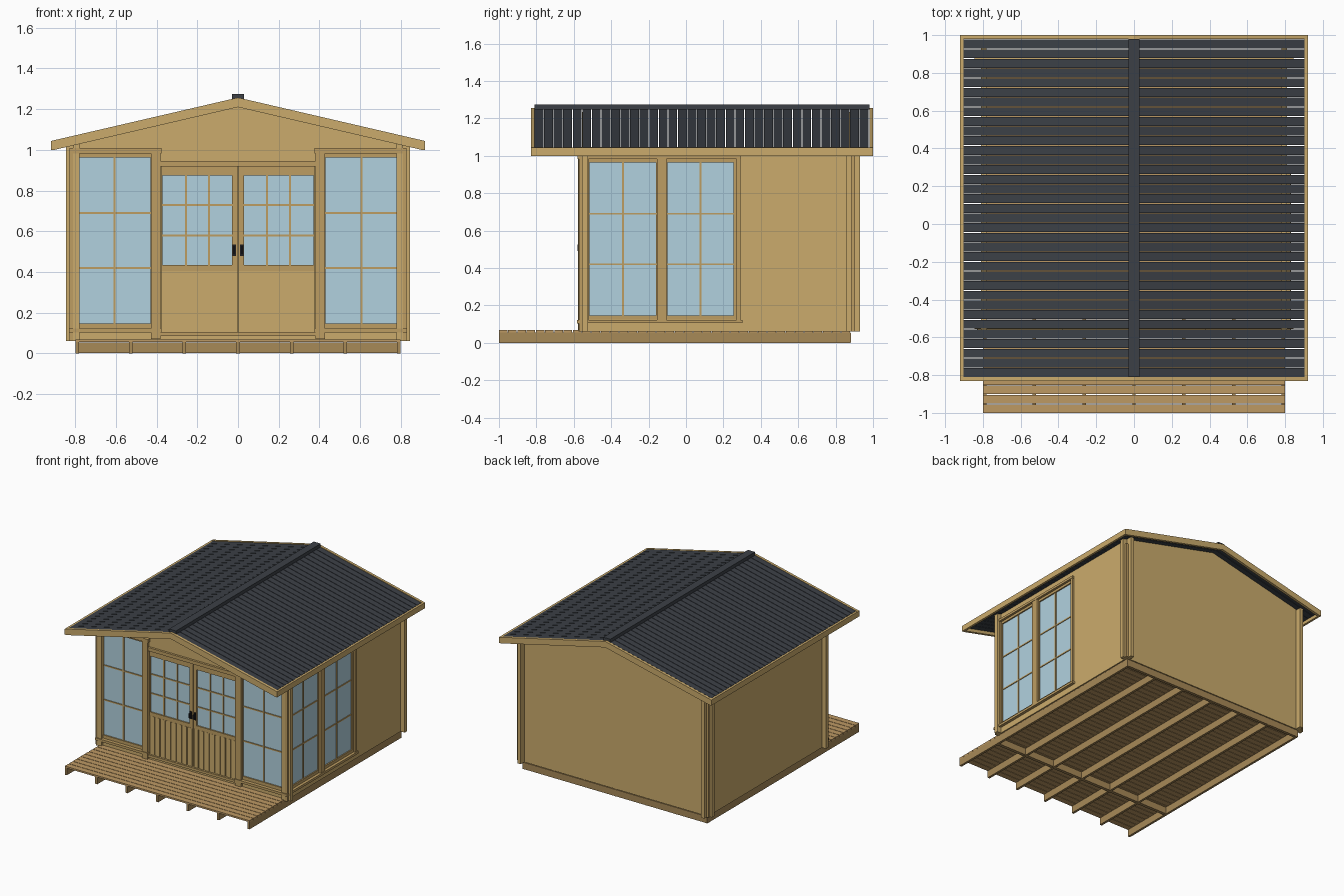
import bpy, bmesh

if "Cube" in bpy.data.objects:
    bpy.data.objects.remove(bpy.data.objects["Cube"])


def material(name, rgb):
    m = bpy.data.materials.new(name)
    m.diffuse_color = (*[(c / 255) ** 2.2 for c in rgb], 1)
    m.use_nodes = True
    m.node_tree.nodes["Principled BSDF"].inputs["Base Color"].default_value = m.diffuse_color
    return m


WOOD = material("wood", (202, 170, 108))
TRIM = material("trim_wood", (188, 156, 98))
BASE = material("base_wood", (166, 136, 88))
DECK = material("deck_wood", (188, 152, 100))
DARK = material("roof_dark", (62, 66, 72))
BLACK = material("handle_black", (35, 35, 38))
GLASS = material("glass", (176, 208, 222))


def finish(name, bm, mat):
    bmesh.ops.recalc_face_normals(bm, faces=bm.faces)
    me = bpy.data.meshes.new(name)
    bm.to_mesh(me)
    bm.free()
    me.materials.append(mat)
    ob = bpy.data.objects.new(name, me)
    bpy.context.collection.objects.link(ob)
    return ob


def add_prism(bm, pts, y0, y1):
    # closed xz profile extruded along y
    a = [bm.verts.new((x, y0, z)) for x, z in pts]
    b = [bm.verts.new((x, y1, z)) for x, z in pts]
    n = len(pts)
    bm.faces.new(a)
    bm.faces.new(b[::-1])
    for i in range(n):
        bm.faces.new((a[i], a[(i + 1) % n], b[(i + 1) % n], b[i]))


def prisms(name, items, mat):
    bm = bmesh.new()
    for pts, y0, y1 in items:
        add_prism(bm, pts, y0, y1)
    return finish(name, bm, mat)


def boxes(name, items, mat):
    # each item: x0, x1, y0, y1, z0, z1
    return prisms(name, [([(x0, z0), (x1, z0), (x1, z1), (x0, z1)], y0, y1)
                         for x0, x1, y0, y1, z0, z1 in items], mat)


def front(u0, u1, d0, d1, z0, z1):
    # d is the distance inward from the front wall plane
    return (u0, u1, -0.555 + d0, -0.555 + d1, z0, z1)


def side(u0, u1, d0, d1, z0, z1):
    # d is the distance inward from the right wall plane
    return (0.81 - d1, 0.81 - d0, u0, u1, z0, z1)


def window(name, place, u0, u1, z0, z1, cols, zbars, rim=(0.02, 0.02, 0.02, 0.02)):
    # glass pane, surrounding sash and glazing bars
    l, r, b, t = rim
    boxes(name + "_glass", [place(u0 - .005, u1 + .005, .010, .016, z0 - .005, z1 + .005)], GLASS)
    boxes(name + "_sash", [
        place(u0 - l, u0, 0, .028, z0 - b, z1 + t), place(u1, u1 + r, 0, .028, z0 - b, z1 + t),
        place(u0, u1, 0, .028, z0 - b, z0), place(u0, u1, 0, .028, z1, z1 + t)], TRIM)
    step = (u1 - u0) / cols
    bars = [place(u0 + step * i - .005, u0 + step * i + .005, .004, .022, z0, z1) for i in range(1, cols)]
    bars += [place(u0, u1, .005, .021, z - .005, z + .005) for z in zbars]
    boxes(name + "_bars", bars, TRIM)


def both(x0, x1, *rest):
    return [(x0, x1, *rest), (-x1, -x0, *rest)]


# Base joists and cross beams
boxes("floor_joists", [(x - .009, x + .009, -1, .88, 0, .055)
                       for x in [-.791 + i * .791 / 3 for i in range(7)]], BASE)
boxes("cross_beams", [(-.8, .8, -.60, -.575, 0.002, .054), (-.8, .8, .86, .882, 0.002, .054)], BASE)

# Floor and deck boards with gaps
N = 38
p = 1.88 / N
boxes("floor_boards", [(-.8, .8, -1 + i * p, -1 + (i + 1) * p - .004, .055, .068) for i in range(N)], DECK)


# Roof profile helper
def top(x, drop=0.0):
    return 1.257 - .232 * abs(x) - drop


# Back wall with gable
prisms("back_wall", [([(-.845, .06), (.845, .06), (.845, top(.845, .022)), (0, top(0, .022)),
                       (-.845, top(.845, .022))], .855, .885)], WOOD)

# Side walls, crossing past the corners
WT = top(.81, .022)
boxes("left_wall", [(-.81, -.78, -.575, .93, .06, WT)], WOOD)
boxes("right_wall", [(.78, .81, -.575, -.53, .06, WT), (.78, .81, .275, .93, .06, WT),
                     (.78, .81, -.53, .275, .06, .125), (.78, .81, -.53, .275, .985, WT)], WOOD)

# Front wall: gable, bottom rail, corners
prisms("front_gable", [([(-.845, .985), (-.38, .985), (-.38, .93), (.38, .93), (.38, .985), (.845, .985),
                         (.845, top(.845, .022)), (0, top(0, .022)), (-.845, top(.845, .022))],
                        -.555, -.525)], WOOD)
boxes("front_wall_lower", [(-.845, .845, -.555, -.525, .06, .10)] +
      both(.38, .845, -.555, -.525, .10, .125), WOOD)
boxes("front_corners", both(.805, .845, -.555, -.525, .125, .985), WOOD)

# Corner trims in the angles of the crossing walls
boxes("corner_trims", both(.81, .828, .885, .903, .06, 1.0) + both(.81, .828, -.573, -.555, .06, 1.0), TRIM)

# Front windows with casing
for s, tag in ((-1, "left"), (1, "right")):
    a, b = sorted((s * .43, s * .785))
    window(f"front_{tag}_window", front, a, b, .147, .963, 2, (.42, .69), (.025, .025, .025, .025))
boxes("front_window_posts", both(.38, .428, -.577, -.52, .07, .985), TRIM)
boxes("front_window_sills", both(.375, .832, -.582, -.55, .103, .122), TRIM)
boxes("front_window_heads", both(.375, .828, -.579, -.55, .983, 1.01), TRIM)
boxes("front_window_jambs", both(.786, .803, -.570, -.55, .122, .983), TRIM)

# Side windows with casing
for i, (a, b) in enumerate(((-.515, -.16), (-.10, .255))):
    window(f"side_window_{i + 1}", side, a, b, .147, .963, 2, (.42, .69), (.028, .028, .025, .025))
boxes("side_window_casing", [
    side(-.156, -.104, -.016, .02, .105, .985), side(-.54, -.522, -.014, .02, .12, .985),
    side(.27, .292, -.014, .02, .12, .985), side(-.56, .303, -.022, .01, .105, .123),
    side(-.55, .295, -.018, .01, .982, 1.0)], TRIM)

# Double doors: glazed above, slatted below
boxes("door_frame", [(-.38, .38, -.572, -.525, .918, .945), (-.38, .38, -.57, -.525, .085, .105)], TRIM)
for s, tag in ((-1, "left"), (1, "right")):
    a, b = sorted((s * .03, s * .37))
    rim = (.007, .027, .03, .045) if s < 0 else (.027, .007, .03, .045)
    window(f"{tag}_door", front, a, b, .435, .873, 3, (.58, .73), rim)
    x0, x1 = sorted((s * .003, s * .377))
    boxes(f"{tag}_door_panel", [(x0, x1, -.549, -.53, .105, .405)], WOOD)
    w = (x1 - x0) / 8
    boxes(f"{tag}_door_slats", [(x0 + w * k + .005, x0 + w * (k + 1) - .005, -.556, -.549, .105, .405)
                                for k in range(8)], WOOD)
    # handle plate and lever
    h0, h1 = sorted((s * .011, s * .027))
    g0, g1 = sorted((s * .014, s * .024))
    boxes(f"{tag}_door_handle", [(h0, h1, -.562, -.554, .478, .535), (g0, g1, -.580, -.562, .49, .525)], BLACK)

# Roof boards running down each slope, with gaps
M = 35
q = 1.79 / M
for s, tag in ((-1, "left"), (1, "right")):
    prof = [(0, top(0, .002)), (s * .903, top(.903, .002)), (s * .903, top(.903, .022)), (0, top(0, .022))]
    prisms(f"{tag}_roof_boards", [(prof, -.81 + i * q, -.81 + (i + 1) * q - .004) for i in range(M)], DARK)

# Ridge cap
prisms("ridge_cap", [([(-.03, 1.247), (0, 1.254), (.03, 1.247), (.03, 1.274), (-.03, 1.274)], -.81, .98)], DARK)

# Barge boards on both gables and eave fascias
barge = [(-.92, top(.92)), (0, top(0)), (.92, top(.92)), (.92, 1.0), (.903, 1.0), (0, 1.21), (-.903, 1.0), (-.92, 1.0)]
prisms("barge_boards", [(barge, -.83, -.81), (barge, .98, 1.0)], WOOD)
boxes("eave_fascias", both(.903, .92, -.81, .98, 1.0, 1.044), WOOD)
